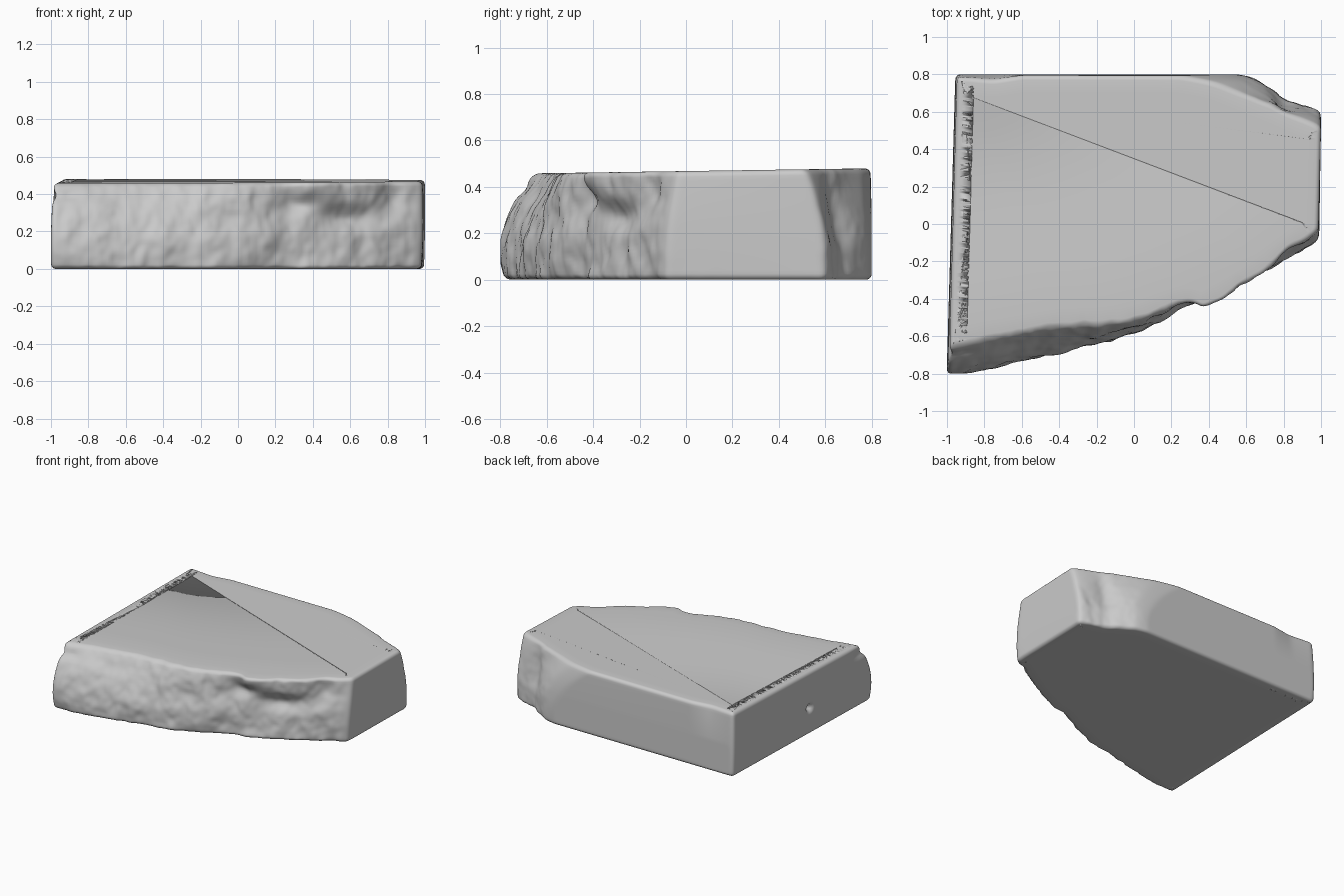
import bpy, bmesh, math
from mathutils import Vector, noise

if "Cube" in bpy.data.objects:
    bpy.data.objects.remove(bpy.data.objects["Cube"])

# Outline stations, counter-clockwise: bottom xy, middle xy, top xy
KEYS = [
    (-1, -.78, -1, -.79, -.985, -.66), (-.8, -.77, -.8, -.755, -.8, -.62),
    (-.6, -.73, -.6, -.705, -.6, -.585), (-.4, -.69, -.4, -.665, -.4, -.55),
    (-.2, -.65, -.2, -.625, -.2, -.545), (0, -.57, 0, -.57, 0, -.52),
    (.15, -.5, .15, -.51, .15, -.465), (.28, -.43, .28, -.42, .28, -.42),
    (.37, -.42, .37, -.41, .37, -.45), (.6, -.32, .6, -.3, .6, -.32),
    (.8, -.19, .8, -.195, .8, -.175), (.98, -.09, .99, -.08, .985, -.04),
    (.995, .6, 1, .59, 1, .52), (.8, .67, .8, .66, .72, .64),
    (.62, .785, .62, .775, .42, .76), (.55, .8, .5, .8, .25, .793),
    (-.6, .8, -.6, .8, -.6, .795), (-.75, .8, -.75, .8, -.75, .77),
    (-.95, .8, -.955, .8, -.945, .788),
]
# Local dents: centre, radii, depth
DENTS = [
    ((.34, -.44, .35), (.08, .15, .05), .05), ((.58, -.32, .28), (.17, .2, .06), .045),
    ((.85, -.17, .36), (.09, .12, .08), .03), ((.1, -.53, .3), (.15, .2, .1), .015),
    ((-.95, -.7, .4), (.1, .1, .03), .02), ((-.98, -.08, .2), (.05, .025, .022), .045),
    ((.8, .65, .28), (.07, .1, .12), .03),
]
ROUND, STEP, HEIGHT = .025, .015, .468


def resample():
    """Subdivide the stations evenly and soften the corners."""
    pts = []
    for a, b in zip(KEYS, KEYS[1:] + KEYS[:1]):
        n = max(2, round(math.dist(a[:2], b[:2]) / STEP))
        pts += [[p + (q - p) * i / n for p, q in zip(a, b)] for i in range(n)]
    for _ in range(4):
        pts = [[.5 * q + .25 * (p + r) for p, q, r in zip(pts[i - 1], pts[i], pts[(i + 1) % len(pts)])]
               for i in range(len(pts))]
    return pts


def ring_at(pts, h):
    """Outline at height fraction h, by quadratic interpolation."""
    wb, wm, wt = (1 - h) * (1 - 2 * h), 4 * h * (1 - h), h * (2 * h - 1)
    return [Vector((wb * p[0] + wm * p[2] + wt * p[4], wb * p[1] + wm * p[3] + wt * p[5], 0)) for p in pts]


def roughness(p):
    """Only the broken front and the back right corner are rough."""
    front = -.28 - p.y + .3 * p.x if p.x < .2 else .3 - p.y
    front = min(1, max(0, front * 5)) * min(1, max(0, (p.x + 1.0) * 15)) * min(1, max(0, (.99 - p.x) * 12))
    chip = min(1, max(0, (p.x - .55) * 6)) * min(1, max(0, (p.y - .55) * 12))
    return max(front, chip * .7)


# Levels: (height, inset) with rounded lower and upper rims
arc = [i / 5 * math.pi / 2 for i in range(6)]
levels = [(0, .09)] + [(ROUND * (1 - math.cos(a)), ROUND * (1 - math.sin(a))) for a in arc]
levels += [(ROUND + (HEIGHT - 2 * ROUND) * i / 26, 0) for i in range(1, 26)]
levels += [(HEIGHT - z, d) for z, d in reversed(levels[:7])]

# Stone slab
pts = resample()
n = len(pts)
bm = bmesh.new()
rings = []
for z, inset in levels:
    line = ring_at(pts, z / HEIGHT)
    ring = []
    for i, p in enumerate(line):
        t = (line[(i + 2) % n] - line[i - 2]).normalized()
        out = Vector((t.y, -t.x, 0))
        q = p - out * inset
        q.z = z
        if inset < .05:
            s = Vector((q.x * 5, q.y * 5, z * 4))
            bump = .016 * noise.noise(s) + .012 * noise.noise(s * 2.3) + .005 * noise.noise(s * 5)
            push = bump * roughness(p)
            for c, r, depth in DENTS:
                d = sum(((q[k] - c[k]) / r[k]) ** 2 for k in range(3))
                push -= depth * math.exp(-d)
            q += out * push
        # Gently tilted top
        q.z = .004 + z + (z / HEIGHT) * .015 * q.y
        q.x = max(-1, min(1, q.x))
        q.y = max(-.8, min(.8, q.y))
        ring.append(bm.verts.new(q))
    rings.append(ring)
for a, b in zip(rings, rings[1:]):
    for i in range(n):
        j = (i + 1) % n
        bm.faces.new((a[i], a[j], b[j], b[i]))
bm.faces.new(rings[0][::-1])
bm.faces.new(rings[-1])
low = min(v.co.z for v in bm.verts)
bmesh.ops.translate(bm, verts=bm.verts, vec=(0, 0, -low))
bmesh.ops.triangulate(bm, faces=[f for f in bm.faces if len(f.verts) > 4])
bmesh.ops.recalc_face_normals(bm, faces=bm.faces)
mesh = bpy.data.meshes.new("stone_slab")
bm.to_mesh(mesh)
bm.free()
mesh.polygons.foreach_set("use_smooth", [True] * len(mesh.polygons))
slab = bpy.data.objects.new("stone_slab", mesh)
bpy.context.collection.objects.link(slab)
